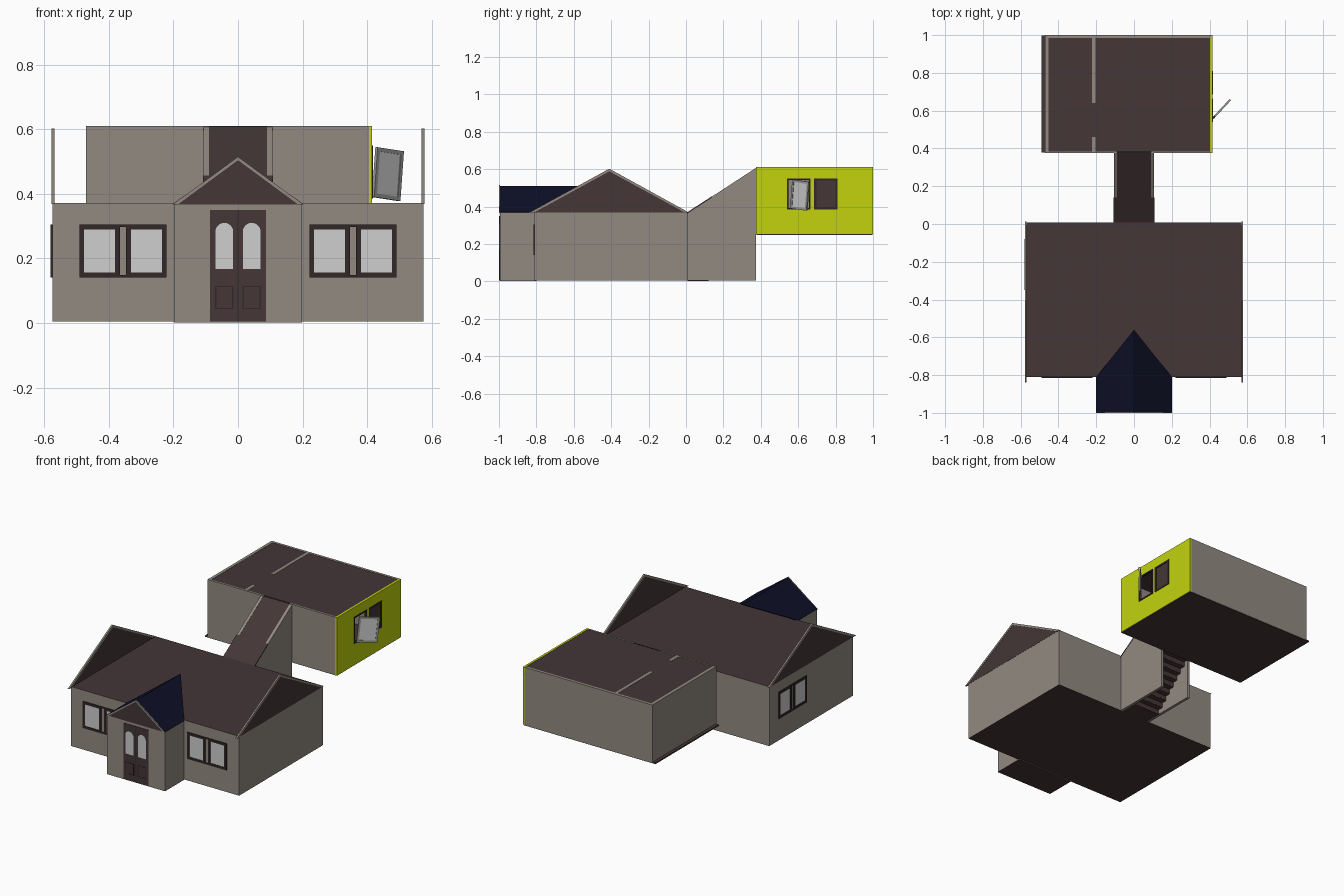
import bpy, bmesh, math
from mathutils import Matrix, Vector

if "Cube" in bpy.data.objects:
    bpy.data.objects.remove(bpy.data.objects["Cube"])


def material(name, rgb):
    m = bpy.data.materials.new(name)
    m.diffuse_color = (*rgb, 1)
    m.use_nodes = True
    m.node_tree.nodes["Principled BSDF"].inputs["Base Color"].default_value = m.diffuse_color
    return m


WALL = material("beige wall", (0.29, 0.255, 0.22))
BROWN = material("brown timber", (0.058, 0.037, 0.038))
DARK = material("dark frame", (0.032, 0.021, 0.021))
NAVY = material("navy roof", (0.004, 0.005, 0.019))
LIME = material("lime wall", (0.54, 0.65, 0.004))
GLASS = material("pale glass", (0.62, 0.62, 0.62))
GREY = material("grey sash", (0.33, 0.33, 0.33))


def finish(name, bm, mats, matrix=None):
    bmesh.ops.recalc_face_normals(bm, faces=bm.faces)
    if len(mats) > 1:                      # horizontal faces take the second colour
        for f in bm.faces:
            f.material_index = int(abs(f.normal.z) > 0.5)
    me = bpy.data.meshes.new(name)
    bm.to_mesh(me)
    bm.free()
    for m in mats:
        me.materials.append(m)
    ob = bpy.data.objects.new(name, me)
    bpy.context.collection.objects.link(ob)
    if matrix:
        ob.matrix_world = matrix
    return ob


def prism(name, pts, axis, a, b, mat, matrix=None):
    """Extrude a profile along x (points are y,z) or y (points are x,z)."""
    bm = bmesh.new()
    def at(p, t):
        return (t, p[0], p[1]) if axis == 'x' else (p[0], t, p[1])
    f = bm.faces.new([bm.verts.new(at(p, a)) for p in pts])
    ext = bmesh.ops.extrude_face_region(bm, geom=[f])
    d = Vector((b - a, 0, 0)) if axis == 'x' else Vector((0, b - a, 0))
    bmesh.ops.translate(bm, vec=d, verts=[v for v in ext['geom'] if isinstance(v, bmesh.types.BMVert)])
    return finish(name, bm, [mat], matrix)


def box(name, x, y, z, *mats, matrix=None):
    bm = bmesh.new()
    bmesh.ops.create_cube(bm, size=1)
    for v in bm.verts:
        v.co = [r[0] + (c + 0.5) * (r[1] - r[0]) for c, r in zip(v.co, (x, y, z))]
    return finish(name, bm, mats, matrix)


def sash(name, x0, x1, z0, z1, frame, glass, matrix, t=0.015, back=0.0):
    """Framed pane lying on the local y=0 plane and facing -y."""
    y = (-0.006, back)
    box(name + "_left_stile", (x0, x0 + t), y, (z0, z1), frame, matrix=matrix)
    box(name + "_right_stile", (x1 - t, x1), y, (z0, z1), frame, matrix=matrix)
    box(name + "_bottom_rail", (x0 + t, x1 - t), y, (z0, z0 + t), frame, matrix=matrix)
    box(name + "_top_rail", (x0 + t, x1 - t), y, (z1 - t, z1), frame, matrix=matrix)
    if glass:
        box(name + "_pane", (x0 + t, x1 - t), (-0.003, back), (z0 + t, z1 - t), glass, matrix=matrix)


def placed(x, y, z, turn):
    return Matrix.Translation((x, y, z)) @ Matrix.Rotation(math.radians(turn), 4, 'Z')


def window(name, m):
    for s, lo, hi in (("a", -0.135, -0.01), ("b", 0.01, 0.135)):
        sash(f"{name}_{s}", lo, hi, -0.082, 0.082, DARK, GLASS, m)
    for z in (-0.082, 0.074):
        box(name + "_link", (-0.01, 0.01), (-0.005, 0), (z, z + 0.008), DARK, matrix=m)


# Main house and porch: beige walls with flat brown ceiling and floor
box("main_house", (-0.575, 0.575), (-0.81, 0.008), (0.005, 0.372), WALL, BROWN)
box("porch", (-0.198, 0.198), (-0.995, -0.8), (0.002, 0.368), WALL, BROWN)

# Free-standing side gables with beige verge trim
for s, side in ((-1, "left"), (1, "right")):
    prism(side + "_gable", [(-0.825, 0.368), (0.01, 0.368), (-0.41, 0.592)], 'x', s * 0.569, s * 0.576, BROWN)
    prism(side + "_verge", [(-0.838, 0.368), (-0.41, 0.602), (0.012, 0.370), (-0.01, 0.370),
                            (-0.41, 0.588), (-0.812, 0.368)], 'x', s * 0.568, s * 0.578, WALL)

# Porch roof, two sheets cut to meet a sloping main roof
bm = bmesh.new()
a, b = bm.verts.new((0, -0.998, 0.51)), bm.verts.new((0, -0.56, 0.51))
for s in (-1, 1):
    bm.faces.new([a, b, bm.verts.new((s * 0.2, -0.81, 0.37)), bm.verts.new((s * 0.2, -0.998, 0.37))])
roof = finish("porch_roof", bm, [NAVY])
roof.modifiers.new("thickness", 'SOLIDIFY').thickness = 0.005
prism("porch_gable", [(-0.195, 0.367), (0.195, 0.367), (0, 0.505)], 'y', -0.997, -0.99, BROWN)
prism("porch_verge", [(-0.202, 0.367), (0, 0.515), (0.202, 0.367), (0.186, 0.367), (0, 0.504),
                      (-0.186, 0.367)], 'y', -1.0, -0.995, WALL)

# Double front door
box("door", (-0.086, 0.086), (-0.998, -0.993), (0.005, 0.35), BROWN)
box("door_seam", (-0.001, 0.001), (-0.9985, -0.994), (0.005, 0.35), DARK)
for s, side in ((-1, "left"), (1, "right")):
    arch = [(s * 0.0425 + 0.0275 * math.cos(math.pi * i / 12), 0.2825 + 0.0275 * math.sin(math.pi * i / 12))
            for i in range(13)]
    prism(side + "_door_glass", [(s * 0.0425 + 0.0275, 0.167)] + arch + [(s * 0.0425 - 0.0275, 0.167)],
          'y', -1.0, -0.995, GLASS)
    lo, hi = sorted((s * 0.014, s * 0.071))
    sash(side + "_door_panel", lo, hi, 0.043, 0.115, DARK, None, placed(0, -0.9935, 0, 0), t=0.004)

# Fixed windows: two in front, one in the left wall
window("left_front_window", placed(-0.356, -0.81, 0.223, 0))
window("right_front_window", placed(0.356, -0.81, 0.223, 0))
window("left_side_window", placed(-0.575, -0.215, 0.223, -90))

# Stair passage: side walls, sloping ceiling, steps open underneath
for s, side in ((-1, "left"), (1, "right")):
    prism(side + "_passage_wall", [(0.008, 0.005), (0.375, 0.005), (0.375, 0.607), (0.008, 0.368)],
          'x', s * 0.09, s * 0.107, WALL)
slope = 0.239 / 0.367
def ceiling(name, y0, y1, half, lift):
    z0, z1 = (0.368 + lift + (y - 0.008) * slope for y in (y0, y1))
    prism(name, [(y0, z0), (y1, z1), (y1, z1 - 0.008), (y0, z0 - 0.008)], 'x', -half, half, BROWN)
ceiling("upper_passage_ceiling", 0.14, 0.378, 0.09, -0.001)
ceiling("lower_passage_ceiling", 0.008, 0.14, 0.108, 0.002)
box("passage_floor", (-0.09, 0.09), (0.008, 0.12), (0.002, 0.012), BROWN)
n = 8
for i in range(n):
    y, z = 0.11 + i * 0.265 / n, 0.01 + i * 0.25 / n
    box("step_tread", (-0.09, 0.09), (y, y + 0.265 / n + 0.005), (z + 0.025, z + 0.031), BROWN)
    box("step_riser", (-0.09, 0.09), (y, y + 0.005), (z, z + 0.031), BROWN)

# Raised back room, hollow: floor, walls, partition and ceiling
box("back_floor", (-0.49, 0.412), (0.378, 0.998), (0.249, 0.257), BROWN)
box("back_ceiling", (-0.46, 0.408), (0.385, 0.988), (0.598, 0.6085), BROWN)
box("back_room_rear_wall", (-0.47, 0.405), (0.985, 1.0), (0.252, 0.61), WALL)
box("back_room_left_wall", (-0.47, -0.452), (0.375, 0.995), (0.252, 0.61), WALL)
for s, lo, hi in (("left", -0.47, -0.09), ("right", 0.09, 0.405)):
    box(f"back_room_front_wall_{s}", (lo, hi), (0.375, 0.385), (0.252, 0.61), WALL)
for lo, hi in ((0.38, 0.46), (0.64, 0.99)):
    box("partition", (-0.222, -0.204), (lo, hi), (0.252, 0.61), WALL)
lime = box("lime_side_wall", (0.402, 0.415), (0.375, 1.0), (0.252, 0.61), LIME)

# Window openings cut through the lime wall
for k, (lo, hi) in enumerate(((0.54, 0.665), (0.685, 0.81))):
    cutter = box("opening_cutter", (0.38, 0.44), (lo, hi), (0.385, 0.55), DARK)
    cutter.hide_render = True
    cutter.hide_viewport = True
    mod = lime.modifiers.new(f"opening_{k}", 'BOOLEAN')
    mod.operation, mod.object, mod.solver = 'DIFFERENCE', cutter, 'EXACT'
m = placed(0.412, 0, 0, 90)
sash("closed_sash", 0.685, 0.81, 0.385, 0.55, DARK, BROWN, m, t=0.012, back=0.006)
sash("open_frame", 0.54, 0.665, 0.385, 0.55, DARK, None, m, t=0.008, back=0.006)

# Sash swung outwards, leaning slightly
swing = placed(0.417, 0.56, 0.39, 47) @ Matrix.Rotation(math.radians(6), 4, 'Y')
sash("swung_sash", 0.0, 0.12, 0.0, 0.155, GREY, GLASS, swing, t=0.012, back=0.004)
